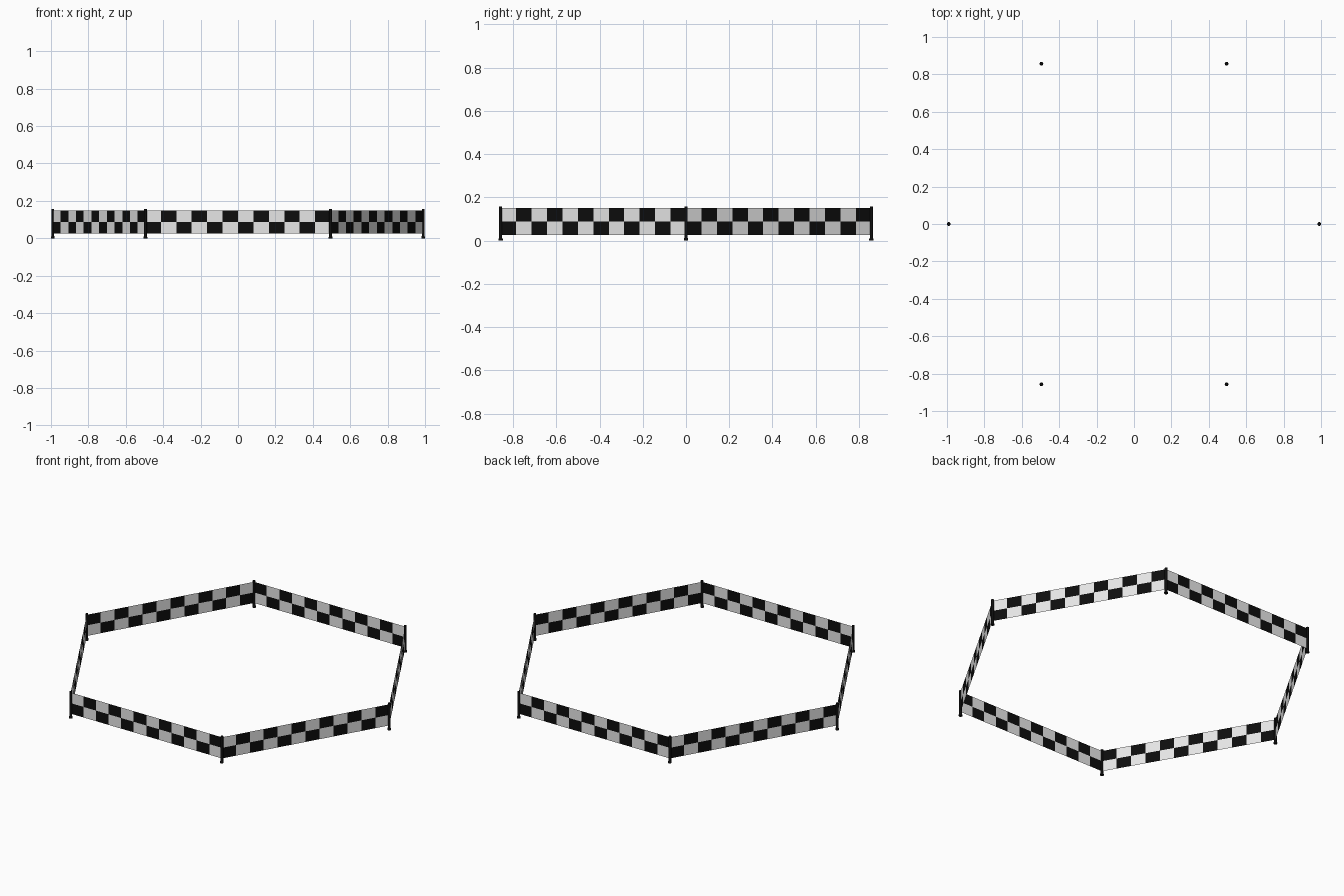
import bpy, bmesh, math
from mathutils import Vector

if "Cube" in bpy.data.objects:
    bpy.data.objects.remove(bpy.data.objects["Cube"])

R = 0.99                 # hexagon radius to post centres
Z0, Z1 = 0.025, 0.15     # panel bottom and top
COLS, ROWS = 12, 2


def material(name, rgb):
    m = bpy.data.materials.new(name)
    m.diffuse_color = (*rgb, 1)
    m.use_nodes = True
    m.node_tree.nodes["Principled BSDF"].inputs["Base Color"].default_value = m.diffuse_color
    return m


white = material("white", (0.8, 0.8, 0.8))
black = material("black", (0.004, 0.004, 0.004))
corners = [Vector((R * math.cos(i * math.pi / 3), R * math.sin(i * math.pi / 3), 0))
           for i in range(6)]


def finish(bm, name, mats):
    me = bpy.data.meshes.new(name)
    bm.to_mesh(me)
    bm.free()
    for m in mats:
        me.materials.append(m)
    ob = bpy.data.objects.new(name, me)
    bpy.context.collection.objects.link(ob)
    return ob


# Checkered panel: a thin sheet split into a grid, black on alternating cells
def panel(a, b, name):
    bm = bmesh.new()
    grid = [[bm.verts.new(a.lerp(b, c / COLS) + Vector((0, 0, Z0 + (Z1 - Z0) * r / ROWS)))
             for c in range(COLS + 1)] for r in range(ROWS + 1)]
    for r in range(ROWS):
        for c in range(COLS):
            f = bm.faces.new((grid[r][c], grid[r][c + 1], grid[r + 1][c + 1], grid[r + 1][c]))
            f.material_index = 1 if (r + c) % 2 == 0 else 0
    finish(bm, name, (white, black))


# Round post with a slightly wider foot, lathed from a profile
def post(p, name):
    n = 16
    profile = [(0.01, 0), (0.01, 0.008), (0.0075, 0.012), (0.0075, 0.157)]
    bm = bmesh.new()
    rings = [[bm.verts.new((p.x + r * math.cos(2 * math.pi * k / n),
                            p.y + r * math.sin(2 * math.pi * k / n), z))
              for k in range(n)] for r, z in profile]
    for lo, hi in zip(rings, rings[1:]):
        for k in range(n):
            j = (k + 1) % n
            f = bm.faces.new((lo[k], lo[j], hi[j], hi[k]))
            f.smooth = True
    for f in (bm.faces.new(rings[0][::-1]), bm.faces.new(rings[-1])):
        for e in f.edges:
            e.smooth = False
    finish(bm, name, (black,))


for i in range(6):
    panel(corners[i], corners[(i + 1) % 6], f"checkered_panel_{i + 1}")
    post(corners[i], f"corner_post_{i + 1}")
